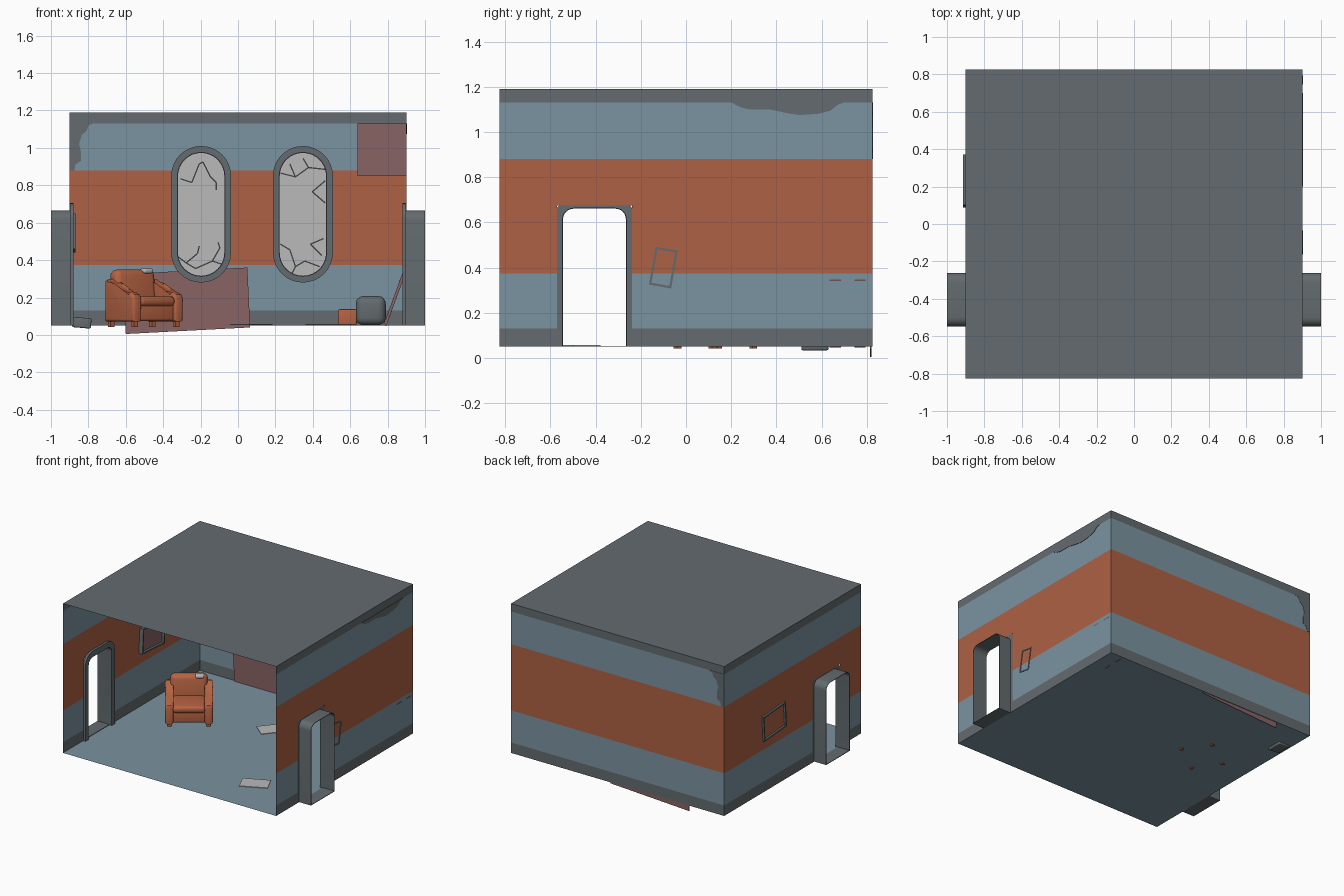
import bpy, bmesh, math
from mathutils import Matrix, Vector

if "Cube" in bpy.data.objects:
    bpy.data.objects.remove(bpy.data.objects["Cube"])

def material(name, r, g, b):
    m = bpy.data.materials.new(name)
    m.use_nodes = True
    m.diffuse_color = (r, g, b, 1)
    m.node_tree.nodes["Principled BSDF"].inputs["Base Color"].default_value = (r, g, b, 1)
    return m

GREY = material("slate_grey", .125, .147, .156)
BLUE = material("dusty_blue", .195, .292, .352)
ORANGE = material("rust_orange", .42, .12, .058)
FABRIC = material("chair_orange", .47, .125, .055)
PALE = material("pale_grey", .49, .49, .49)
PINK = material("faded_pink", .25, .125, .125)
DARK = material("dark_line", .05, .055, .06)

X, Y, Z0, Z1 = .9, .825, .05, 1.19      # room half sizes, floor and ceiling
DOOR_Y = -.405

def finish(name, bm, mats, smooth=False, matrix=None):
    bmesh.ops.recalc_face_normals(bm, faces=bm.faces)
    me = bpy.data.meshes.new(name)
    bm.to_mesh(me)
    bm.free()
    for m in mats:
        me.materials.append(m)
    ob = bpy.data.objects.new(name, me)
    bpy.context.collection.objects.link(ob)
    if matrix:
        ob.matrix_world = matrix
    if smooth:
        bpy.ops.object.select_all(action='DESELECT')
        ob.select_set(True)
        bpy.context.view_layer.objects.active = ob
        bpy.ops.object.shade_smooth_by_angle(angle=math.radians(40))
    return ob

def box(name, mat, center, size, bevel=0, matrix=None, rot=None):
    bm = bmesh.new()
    bmesh.ops.create_cube(bm, size=1)
    bmesh.ops.scale(bm, vec=size, verts=bm.verts)
    if bevel:
        bmesh.ops.bevel(bm, geom=bm.edges[:], offset=bevel, segments=4, profile=.5, affect='EDGES')
    m = Matrix.Translation(center) @ (rot or Matrix())
    return finish(name, bm, [mat], bevel > 0, matrix @ m if matrix else m)

def prism(name, mat, pts, place, a, b, bevel=0, matrix=None):
    """Extrude a 2D outline between depths a and b; place maps (u, v, depth) to 3D."""
    bm = bmesh.new()
    lo, hi = ([bm.verts.new(place(u, v, d)) for u, v in pts] for d in (a, b))
    caps = [bm.faces.new(lo), bm.faces.new(hi)]
    for i in range(len(pts)):
        j = (i + 1) % len(pts)
        bm.faces.new((lo[i], lo[j], hi[j], hi[i]))
    if bevel:
        rim = list({e for f in caps for e in f.edges})
        bmesh.ops.bevel(bm, geom=rim, offset=bevel, segments=3, profile=.5, affect='EDGES')
    return finish(name, bm, [mat], bevel > 0, matrix)

def on_y(u, v, d): return (u, d, v)
def on_x(u, v, d): return (d, u, v)

def band_ring(name, mat, outer, inner, place, a, b, closed):
    """Flat moulding between two matching outlines, with thickness."""
    bm = bmesh.new()
    rows = [[bm.verts.new(place(u, v, d)) for u, v in pts]
            for pts, d in ((outer, a), (outer, b), (inner, b), (inner, a))]
    n = len(outer)
    for r in range(4):
        p, q = rows[r], rows[(r + 1) % 4]
        for i in range(n if closed else n - 1):
            j = (i + 1) % n
            bm.faces.new((p[i], p[j], q[j], q[i]))
    return finish(name, bm, [mat], True)

def arc(cx, cy, r, a0, a1, n):
    return [(cx + r * math.cos(math.radians(a0 + (a1 - a0) * i / n)),
             cy + r * math.sin(math.radians(a0 + (a1 - a0) * i / n))) for i in range(n + 1)]

# Striped walls, with a door hole where wanted
def wall(name, place, d, half, hole=None):
    zs = [Z0, .13, .375, .675, .88, 1.13, Z1]
    stripes = [0, 1, 2, 2, 1, 0]
    us = [-half, half] if not hole else [-half, hole[0], hole[1], half]
    bm = bmesh.new()
    grid = [[bm.verts.new(place(u, z, d)) for z in zs] for u in us]
    for i in range(len(us) - 1):
        for k in range(len(zs) - 1):
            if hole and i == 1 and k < 3:
                continue
            f = bm.faces.new((grid[i][k], grid[i + 1][k], grid[i + 1][k + 1], grid[i][k + 1]))
            f.material_index = stripes[k]
    finish(name, bm, [GREY, BLUE, ORANGE])

wall("back_wall", on_y, Y, X)
for side, s in (("left", 1), ("right", -1)):
    wall(side + "_wall", on_x, s * X, Y, (DOOR_Y - .165, DOOR_Y + .165))

# Floor and ceiling
for name, mat, z in (("floor", BLUE, Z0), ("ceiling", GREY, Z1)):
    bm = bmesh.new()
    bm.faces.new([bm.verts.new((a * X, b * Y, z)) for a, b in ((-1, -1), (1, -1), (1, 1), (-1, 1))])
    finish(name, bm, [mat])

# Peeled patches near the wall tops
prism("back_peel", GREY, [(-X, .88), (-.875, .88), (-.87, .91), (-.84, .93), (-.84, .98), (-.85, 1.02),
      (-.835, 1.07), (-.81, 1.09), (-.8, 1.12), (-.77, 1.131), (-X, 1.131)], on_y, Y - .003, Y + .002)
prism("left_peel", GREY, [(.2, 1.131), (.24, 1.11), (.28, 1.1), (.37, 1.1), (.44, 1.085), (.5, 1.075),
      (.58, 1.08), (.64, 1.095), (.67, 1.12), (.7, 1.131)], on_x, X - .002, X + .003)

# Doorways: outer tunnel, its floor, and inner moulding
def arch(half, top, r):
    c = DOOR_Y
    return ([(c + half, Z0)] + arc(c + half - r, top - r, r, 0, 90, 6)
            + arc(c - half + r, top - r, r, 90, 180, 6) + [(c - half, Z0)])

for side, s in (("left", 1), ("right", -1)):
    band_ring(side + "_door_tunnel", GREY, arch(.143, .665, .05), arch(.139, .661, .047),
              on_x, s * .88, s * 1.0, False)
    band_ring(side + "_door_moulding", GREY, arch(.178, .705, .085), arch(.139, .661, .047),
              on_x, s * .897, s * .88, False)
    box(side + "_door_sill", GREY, (s * .95, DOOR_Y, Z0 + .002), (.1, .28, .004))

# Cracked windows
def stadium(cx, w, z0, z1):
    return arc(cx, z1 - w, w, 0, 180, 16) + arc(cx, z0 + w, w, 180, 360, 16)

def cracks(name, cx, paths):
    bm = bmesh.new()
    for path in paths:
        for p, q in zip(path, path[1:]):
            p, q = Vector(p) / 100, Vector(q) / 100
            n = (q - p).orthogonal().normalized() * .0035
            bm.faces.new([bm.verts.new((cx + v.x, .805, .645 + v.y)) for v in (p - n, q - n, q + n, p + n)])
    finish(name, bm, [DARK])

for side, cx in (("right", -.197), ("left", .347)):
    band_ring(side + "_window_frame", GREY, stadium(cx, .16, .28, 1.01),
              stadium(cx, .126, .314, .975), on_y, Y - .002, .78, True)
    band_ring(side + "_window_rim", DARK, stadium(cx, .13, .31, .979),
              stadium(cx, .124, .316, .973), on_y, .782, .777, True)
    prism(side + "_window_pane", PALE, stadium(cx, .127, .313, .976), on_y, .807, .815)

cracks("right_window_cracks", -.197, [
    [(-11, 19), (-5, 17), (-1, 27), (1, 28), (5, 20), (8, 17), (8, 13)],
    [(-12, -23), (-8, -26), (-2, -21), (-1, -17)],
    [(-8, -26), (-3, -29), (6, -25), (12, -27)], [(6, -25), (10, -18), (9, -15)]])
cracks("left_window_cracks", .347, [
    [(-12, 22), (-4, 20), (3, 25), (12, 24)], [(3, 25), (0, 30)], [(-4, 20), (-7, 27)],
    [(12, 18), (5, 12), (12, 6)],
    [(-12, -16), (-7, -19), (-4, -28), (1, -25), (9, -28)], [(-4, -28), (-6, -32)],
    [(10, -22), (4, -16), (11, -13)]])

# Faded posters on the back wall
prism("fallen_poster", PINK, [(-.6, .005), (.065, .04), (.05, .36), (-.615, .325)], on_y, .815, .82)
prism("corner_poster", PINK, [(.64, .85), (X, .85), (X, 1.13), (.64, 1.13)], on_y, .816, .821)

# Crooked picture frames on the side walls
def picture(name, s, y, z, w, h, tilt, out):
    m = Matrix.Translation((s * (X - .008), y, z)) @ Matrix.Rotation(math.radians(tilt), 4, 'X')
    box(name + "_panel", PINK, (0, 0, 0), (.008, w, h), matrix=m)
    for k in (-1, 1):
        box(name + "_rail", GREY, (0, 0, k * h / 2), (out, w + .01, .01), matrix=m)
        box(name + "_stile", GREY, (0, k * w / 2, 0), (out, .01, h + .01), matrix=m)

picture("right_picture", -1, .23, .545, .26, .18, -4, .045)
picture("left_picture", 1, -.1, .4, .09, .16, -10, .024)

# Armchair turned toward the open front
CH = Matrix.Translation((-.505, .13, Z0)) @ Matrix.Rotation(math.radians(35), 4, 'Z')
box("chair_base", FABRIC, (0, -.01, .07), (.24, .22, .09), .012, CH)
box("chair_seat", FABRIC, (0, -.035, .13), (.225, .21, .05), .02, CH)
box("chair_back", FABRIC, (0, .095, .185), (.26, .085, .23), .035, CH,
    Matrix.Rotation(math.radians(-8), 4, 'X'))
for side, s in (("left", 1), ("right", -1)):
    profile = [(.13, .022), (.13, .24), (.1, .25), (.05, .215), (-.02, .185),
               (-.1, .178), (-.13, .165), (-.14, .14), (-.135, .022)]
    prism("chair_%s_arm" % side, FABRIC, profile, on_x, s * .108, s * .165, .014, CH)
    for y in (-.11, .11):
        box("chair_foot", FABRIC, (s * .135, y, .008), (.025, .025, .032), 0, CH)
box("chair_stuffing", PALE, (.075, .082, .292), (.06, .05, .025), .01, CH)

# Overturned furniture in the back corner
box("overturned_seat", GREY, (.71, .3, .13), (.16, .3, .155), .04)
box("loose_cushion", FABRIC, (.585, .42, .095), (.1, .16, .085), .008)
LEAN = Matrix.Rotation(math.radians(20), 4, 'Y')
for y in (.66, .77):
    box("leaning_plank", PINK, (.84, y, .2), (.016, .05, .32), 0, None, LEAN)
for z in (.12, .28):
    box("leaning_crossbar", PINK, (.84 + (z - .2) * .36, .715, z), (.016, .12, .03), 0, None, LEAN)

# Small debris on the floor
box("fallen_crate", GREY, (-.835, .57, .065), (.1, .12, .055), .008, None,
    Matrix.Rotation(math.radians(5), 4, 'Y'))
for i, (x, y, turn) in enumerate(((.48, -.48, 25), (.07, .32, 50))):
    box("paper_sheet_%d" % (i + 1), PALE, (x, y, Z0 + .006), (.2, .13, .004), 0, None,
        Matrix.Rotation(math.radians(turn), 4, 'Z'))
